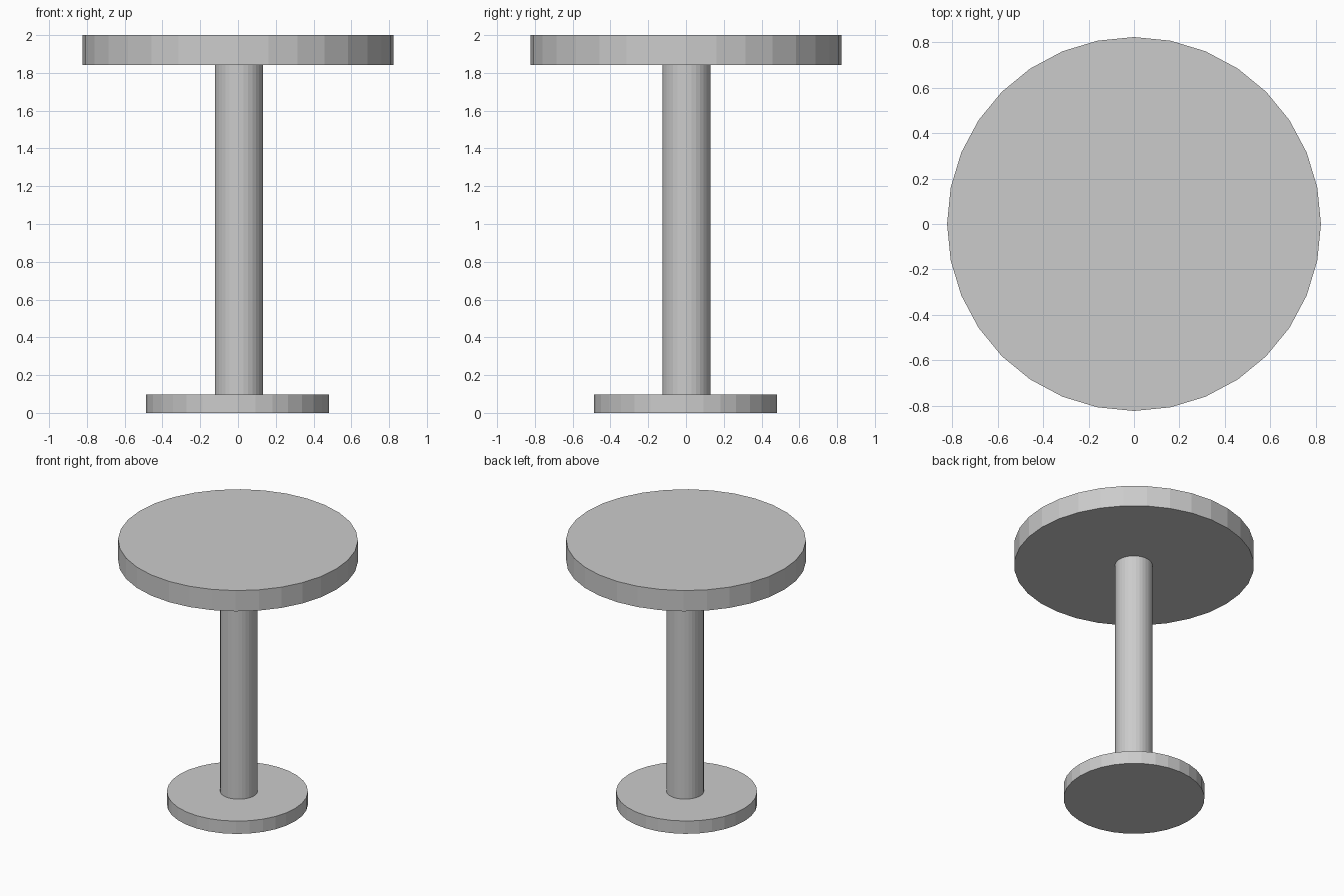
import bpy

# Remove the default cube
cube = bpy.data.objects.get("Cube")
if cube:
    bpy.data.objects.remove(cube, do_unlink=True)

# Single plain grey finish
GREY = (0.6, 0.6, 0.6, 1.0)
grey = bpy.data.materials.new("plain grey")
grey.use_nodes = True
grey.diffuse_color = GREY
grey.node_tree.nodes["Principled BSDF"].inputs["Base Color"].default_value = GREY


def disc(name, radius, bottom, top, x=0.0, y=0.0):
    """Flat-shaded upright cylinder spanning bottom to top."""
    bpy.ops.mesh.primitive_cylinder_add(
        vertices=32, radius=radius, depth=top - bottom,
        location=(x, y, (bottom + top) / 2))
    part = bpy.context.object
    part.name = name
    part.data.materials.append(grey)
    return part


# Foot, column and round top
disc("base", 0.484, 0.0, 0.097, -0.003, -0.003)
disc("column", 0.128, 0.097, 1.843, 0.005, 0.003)
disc("table_top", 0.823, 1.843, 2.0)
